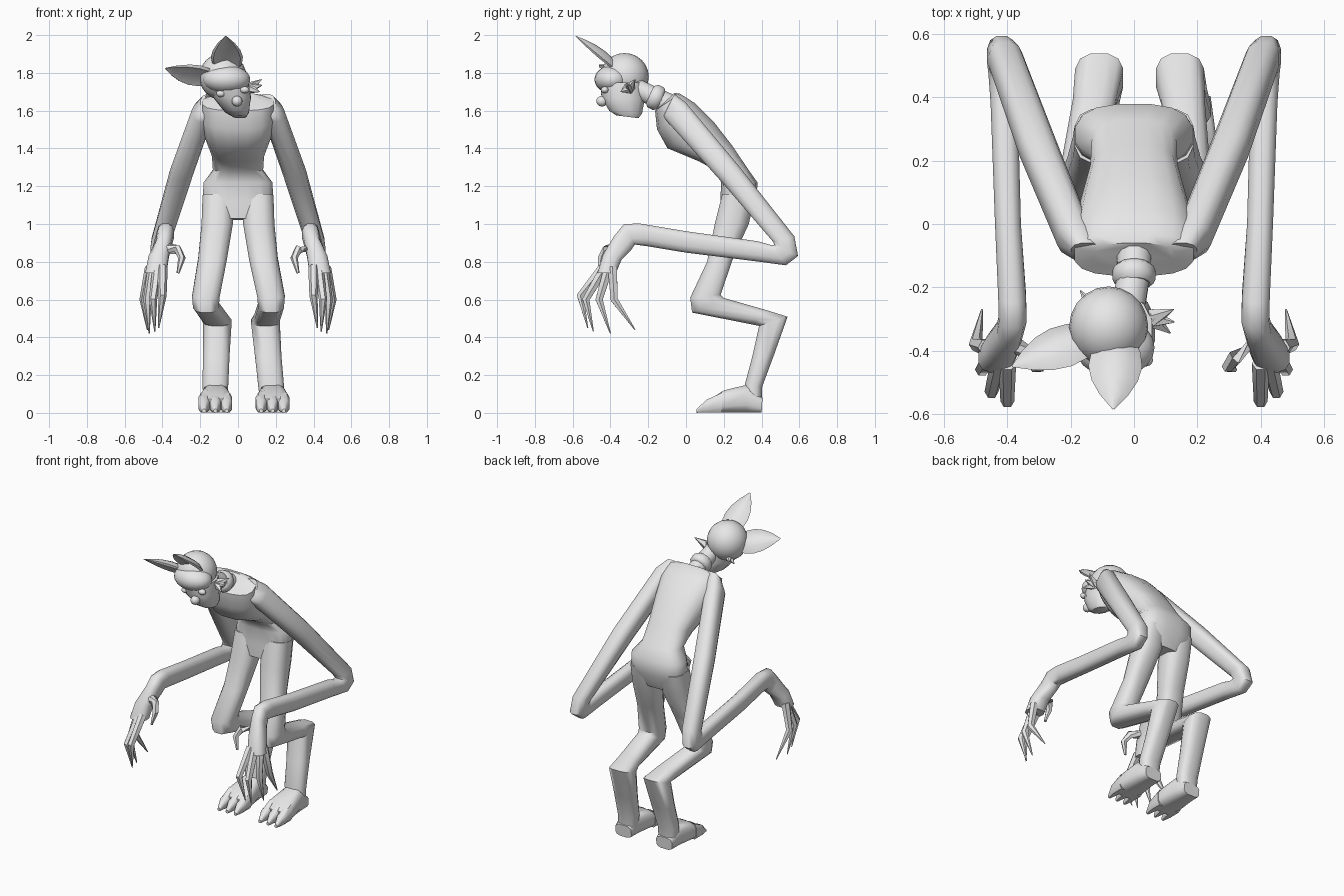
import bpy, bmesh, math
from mathutils import Vector, Matrix

grey = bpy.data.materials.new("plain grey")
grey.diffuse_color = (0.8, 0.8, 0.8, 1)


def finish(name, bm, angle=45):
    bmesh.ops.recalc_face_normals(bm, faces=bm.faces)
    me = bpy.data.meshes.new(name)
    bm.to_mesh(me)
    bm.free()
    me.materials.append(grey)
    ob = bpy.data.objects.new(name, me)
    bpy.context.collection.objects.link(ob)
    bpy.ops.object.select_all(action='DESELECT')
    ob.select_set(True)
    bpy.context.view_layer.objects.active = ob
    bpy.ops.object.shade_smooth_by_angle(angle=math.radians(angle))
    return ob


def skin(name, rings, angle=45):
    """Bridge equal rings of points and cap both ends."""
    bm = bmesh.new()
    vs = [[bm.verts.new(p) for p in r] for r in rings]
    n = len(vs[0])
    for a, b in zip(vs, vs[1:]):
        for i in range(n):
            j = (i + 1) % n
            bm.faces.new((a[i], a[j], b[j], b[i]))
    bm.faces.new(vs[0])
    bm.faces.new(vs[-1])
    return finish(name, bm, angle)


def ring(c, u, v, n, p):
    """Rounded ring around c; p below 1 squares it off."""
    pts = []
    for i in range(n):
        a = 2 * math.pi * (i + 0.5) / n
        ca, sa = math.cos(a), math.sin(a)
        pts.append(c + u * math.copysign(abs(ca) ** p, ca) + v * math.copysign(abs(sa) ** p, sa))
    return pts


def profile(name, rows, n=12, p=0.75):
    """Rows: x, half width, then the two edge points (y, z) seen from the side."""
    rings = []
    for x, hw, y1, z1, y2, z2 in rows:
        a, b = Vector((x, y1, z1)), Vector((x, y2, z2))
        rings.append(ring((a + b) / 2, Vector((hw, 0, 0)), (b - a) / 2, n, p))
    return skin(name, rings)


def tube(name, pts, radii, n=6):
    pts = [Vector(p) for p in pts]
    rings = []
    for i, p in enumerate(pts):
        t = (pts[min(i + 1, len(pts) - 1)] - pts[max(i - 1, 0)]).normalized()
        ref = Vector((1, 0, 0)) if abs(t.x) < 0.8 else Vector((0, 0, 1))
        u = t.cross(ref).normalized()
        rings.append(ring(p, u * radii[i], t.cross(u) * radii[i], n, 1))
    return skin(name, rings)


def ball(name, c, r):
    bm = bmesh.new()
    bmesh.ops.create_uvsphere(bm, u_segments=20, v_segments=12, radius=1,
                              matrix=Matrix.Translation(c) @ Matrix.Diagonal((*r, 1)))
    return finish(name, bm)


# Torso and pelvis
profile("torso", [
    (0, .13, -.14, 1.62, -.06, 1.695),
    (0, .19, -.165, 1.60, -.03, 1.69),
    (0, .195, -.155, 1.50, .05, 1.64),
    (0, .175, -.10, 1.40, .15, 1.54),
    (0, .14, .07, 1.33, .25, 1.41),
    (0, .135, .16, 1.28, .33, 1.29),
    (0, .185, .185, 1.22, .38, 1.22),
    (0, .19, .18, 1.12, .375, 1.12),
    (0, .13, .18, 1.03, .33, 1.02)], n=16)

# Legs: left x, right x, half width, front edge, back edge
LEG = [
    (-.105, .105, .085, .19, 1.16, .365, 1.14),
    (-.11, .11, .085, .15, 1.00, .335, 1.00),
    (-.135, .135, .078, .11, .80, .255, .83),
    (-.17, .175, .075, .02, .61, .185, .625),
    (-.17, .175, .07, .03, .53, .20, .61),
    (-.125, .155, .07, .36, .465, .41, .55),
    (-.11, .145, .078, .385, .46, .54, .51),
    (-.115, .16, .072, .35, .30, .465, .30),
    (-.12, .175, .07, .31, .15, .405, .14),
    (-.12, .18, .06, .31, .03, .40, .02)]
FOOT = [(.06, .405, .08, .40, 0), (.072, .32, .15, .32, 0),
        (.088, .20, .12, .20, 0), (.088, .13, .075, .13, 0)]
TOE = [(.031, .19, .11, .19, 0), (.030, .11, .072, .11, 0), (.010, .055, .02, .055, 0)]
for k, side in enumerate(("left", "right")):
    profile(side + "_leg", [(r[k], *r[2:]) for r in LEG])
    fx = (-.12, .183)[k]
    profile(side + "_foot", [(fx, *r) for r in FOOT], p=0.6)
    for i in (-1, 0, 1):
        profile(f"{side}_toe_{i + 2}", [(fx + i * .06, *r) for r in TOE], n=8, p=0.7)

# Arms with palms, then fingers and thumb, mirrored
ARM = [
    (.15, .05, -.12, 1.57, -.06, 1.69),
    (.185, .058, -.10, 1.54, .00, 1.645),
    (.30, .062, .18, 1.23, .28, 1.31),
    (.405, .054, .46, .905, .575, .935),
    (.418, .047, .465, .89, .595, .83),
    (.415, .046, .45, .89, .53, .78),
    (.41, .044, .38, .91, .38, .80),
    (.398, .042, .00, .963, .00, .847),
    (.385, .045, -.25, 1.005, -.20, .88),
    (.383, .045, -.33, 1.00, -.27, .89),
    (.392, .043, -.38, .94, -.29, .86),
    (.42, .055, -.44, .84, -.34, .81),
    (.435, .058, -.47, .74, -.37, .74)]
FINGERS = [
    [(.40, -.44, .77), (.40, -.56, .62), (.42, -.52, .45)],
    [(.425, -.43, .77), (.45, -.53, .60), (.44, -.49, .43)],
    [(.45, -.41, .77), (.48, -.46, .60), (.47, -.40, .42)],
    [(.465, -.39, .77), (.50, -.38, .60), (.48, -.27, .44)]]
THUMB = [(.39, -.37, .87), (.32, -.42, .865), (.297, -.45, .82), (.318, -.46, .74)]
for s, side in ((-1, "left"), (1, "right")):
    profile(side + "_arm", [(s * r[0], *r[1:]) for r in ARM])
    for i, f in enumerate(FINGERS):
        tube(f"{side}_finger_{i + 1}", [(s * x, y, z) for x, y, z in f], (.028, .022, .003))
    tube(side + "_thumb", [(s * x, y, z) for x, y, z in THUMB], (.03, .025, .02, .008))

# Neck with a collar band
tube("neck", [(0, -.06, 1.62), (0, -.16, 1.67), (-.02, -.27, 1.72)], (.06, .052, .055), 12)
tube("collar", [(0, -.13, 1.655), (0, -.145, 1.662), (0, -.175, 1.678), (0, -.19, 1.685)],
     (.052, .068, .068, .052), 14)

# Head: skull, brow, jaw, nose and sunken eyes
ball("skull", (-.08, -.325, 1.78), (.125, .128, .125))
ball("brow", (-.06, -.39, 1.765), (.125, .095, .075))
profile("jaw", [
    (-.05, .11, -.46, 1.75, -.22, 1.75),
    (-.03, .10, -.45, 1.67, -.215, 1.66),
    (-.005, .065, -.41, 1.60, -.23, 1.585),
    (.01, .035, -.37, 1.575, -.25, 1.56)], p=0.9)
ball("nose", (-.005, -.445, 1.65), (.028, .03, .028))
for x, z in ((-.09, 1.69), (.035, 1.71)):
    ball("eye", (x, -.43, z), (.025, .02, .018))

# Cheek fur
for base, tips in (((.055, -.30, 1.72), ((.125, -.27, 1.765), (.128, -.31, 1.735), (.115, -.345, 1.70))),
                   ((-.12, -.28, 1.71), ((-.17, -.21, 1.70), (-.175, -.26, 1.67)))):
    for t in tips:
        tube("cheek_fur", [base, t], (.032, .002), 5)

# Cupped, leaf-shaped ears
SECTION = [(-1, 0), (-.55, .028), (0, .038), (.55, .028), (1, 0), (.85, -.012), (0, .012), (-.85, -.012)]


def ear(name, base, tip):
    base, tip = Vector(base), Vector(tip)
    n = Vector((0, .65, .76)).normalized()
    side = n.cross(tip - base).normalized()
    rings = []
    for t, w in ((0, .055), (.2, .078), (.4, .085), (.6, .073), (.8, .045), (1, .003)):
        c = base.lerp(tip, t)
        rings.append([c + side * (a * w) + n * (d * (w / .085)) for a, d in SECTION])
    skin(name, rings, 40)


ear("left_ear", (-.13, -.35, 1.765), (-.385, -.45, 1.825))
ear("right_ear", (-.055, -.36, 1.81), (-.065, -.585, 1.995))
